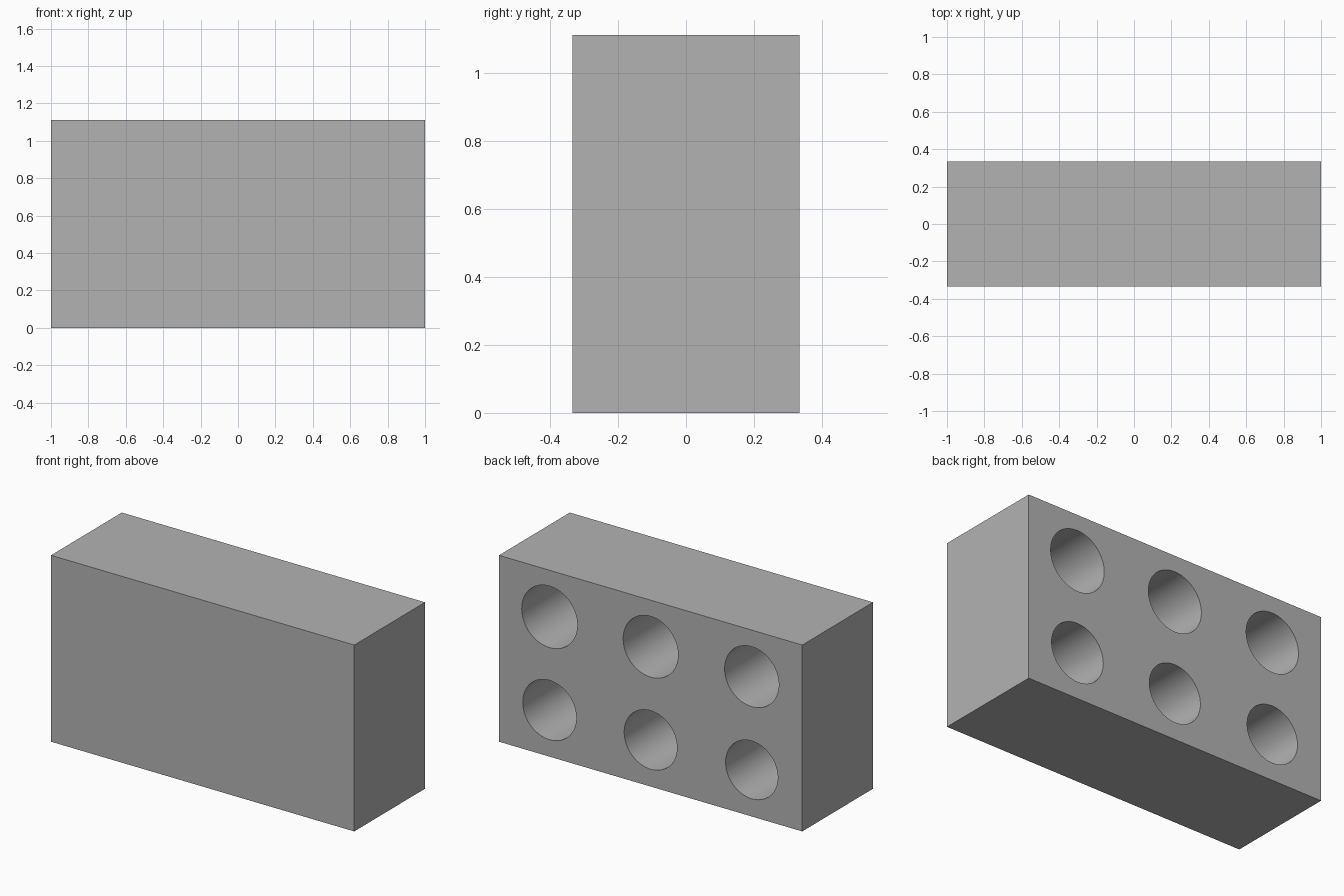
import bpy
import math

cube = bpy.data.objects.get("Cube")
if cube:
    bpy.data.objects.remove(cube, do_unlink=True)

MM = 2 / 90                      # model units per millimetre
WIDTH, DEPTH, HEIGHT = 90 * MM, 30 * MM, 50 * MM
HOLE_DEPTH = 25 * MM

grey = bpy.data.materials.new("plain grey")
grey.use_nodes = True
colour = (0.45, 0.45, 0.45, 1)
grey.diffuse_color = colour
grey.node_tree.nodes["Principled BSDF"].inputs["Base Color"].default_value = colour

# Solid block
bpy.ops.mesh.primitive_cube_add(size=1, location=(0, 0, HEIGHT / 2))
block = bpy.context.object
block.name = "block"
block.scale = (WIDTH, DEPTH, HEIGHT)
bpy.ops.object.transform_apply(location=False, rotation=False, scale=True)
block.data.materials.append(grey)


def drill(number, x, z, diameter):
    """Sink a blind round hole into the back of the block."""
    overshoot = 0.1
    bpy.ops.mesh.primitive_cylinder_add(
        vertices=96, radius=diameter / 2, depth=HOLE_DEPTH + overshoot,
        location=(x, DEPTH / 2 + (overshoot - HOLE_DEPTH) / 2, z),
        rotation=(math.pi / 2, 0, 0))
    cutter = bpy.context.object
    cutter.name = f"hole_cutter_{number}"
    cutter.hide_render = True
    cutter.data.materials.append(grey)
    cut = block.modifiers.new(f"hole_{number}", 'BOOLEAN')
    cut.operation = 'DIFFERENCE'
    cut.solver = 'EXACT'
    cut.object = cutter
    bpy.context.view_layer.objects.active = block
    bpy.ops.object.modifier_apply(modifier=cut.name)
    bpy.data.objects.remove(cutter, do_unlink=True)


# Two rows of three holes, each slightly narrower than the last
for row in range(2):
    for column in range(3):
        number = row * 3 + column
        drill(number, (1 - column) * WIDTH / 3, HEIGHT * (0.75 - row / 2),
              (16.5 - 0.2 * number) * MM)

# Smooth bores with crisp rims
bpy.ops.object.select_all(action='DESELECT')
block.select_set(True)
bpy.context.view_layer.objects.active = block
bpy.ops.object.shade_smooth_by_angle(angle=math.radians(30))
